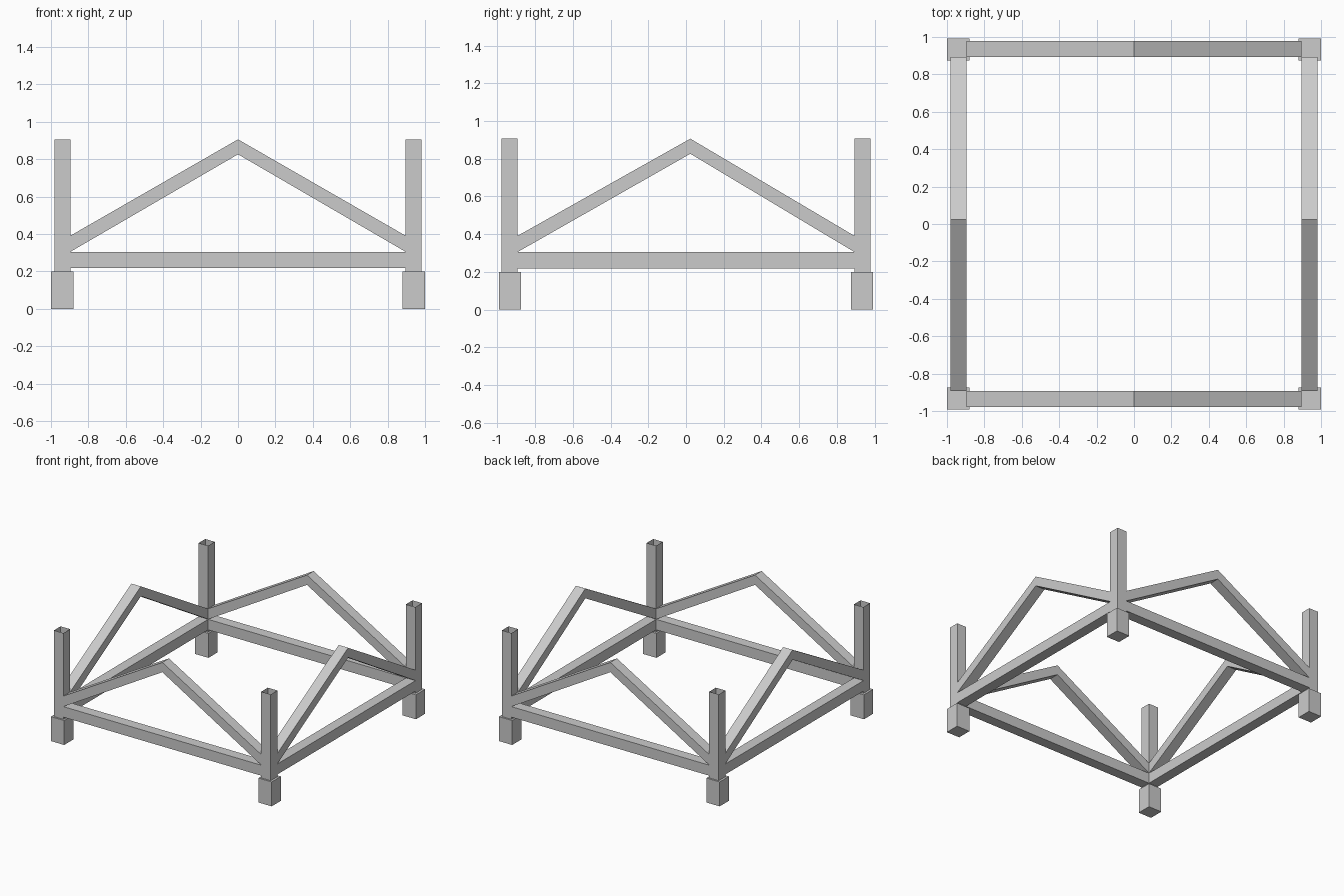
import bpy, bmesh

if "Cube" in bpy.data.objects:
    bpy.data.objects.remove(bpy.data.objects["Cube"])

# inner / outer faces of the posts, and foot extents
XI, XO = 0.896, 0.982
YI, YO = 0.893, 0.979
FXI, FXO = 0.88, 1.0
FYI, FYO = 0.874, 0.993
TOP = 0.906


def prism(name, profile, axis, lo, hi, skip_top=False):
    """Extrude a 2D profile along an axis: x -> (y,z), y -> (x,z), z -> (x,y)."""
    place = {'x': lambda a, b, t: (t, a, b),
             'y': lambda a, b, t: (a, t, b),
             'z': lambda a, b, t: (a, b, t)}[axis]
    bm = bmesh.new()
    rings = [[bm.verts.new(place(a, b, t)) for a, b in profile] for t in (lo, hi)]
    n = len(profile)
    for i in range(n):
        j = (i + 1) % n
        bm.faces.new((rings[0][i], rings[0][j], rings[1][j], rings[1][i]))
    bm.faces.new(rings[0][::-1])
    top = bm.faces.new(rings[1])
    bmesh.ops.recalc_face_normals(bm, faces=bm.faces)
    if skip_top:
        bmesh.ops.delete(bm, geom=[top], context='FACES_ONLY')
    me = bpy.data.meshes.new(name)
    bm.to_mesh(me)
    bm.free()
    ob = bpy.data.objects.new(name, me)
    bpy.context.collection.objects.link(ob)
    return ob


def rect(a0, a1, b0, b1):
    return [(a0, b0), (a1, b0), (a1, b1), (a0, b1)]


def chevron(half, peak):
    """Two sloping braces meeting at a mitred peak."""
    return [(-half, 0.305), (peak, 0.826), (half, 0.305),
            (half, 0.391), (peak, TOP), (-half, 0.391)]


# Corner feet and open-topped posts
for sx, side in ((-1, "left"), (1, "right")):
    for sy, end in ((-1, "front"), (1, "back")):
        prism(f"foot_{end}_{side}",
              rect(*sorted((sx * FXI, sx * FXO)), *sorted((sy * FYI, sy * FYO))),
              'z', 0, 0.2)
        prism(f"post_{end}_{side}",
              rect(*sorted((sx * XI, sx * XO)), *sorted((sy * YI, sy * YO))),
              'z', 0.2, TOP, skip_top=True)

# Front and back rails with braces
for s, end in ((-1, "front"), (1, "back")):
    lo, hi = sorted((s * YI, s * YO))
    prism(f"rail_{end}", rect(-XI, XI, 0.218, 0.304), 'y', lo, hi)
    prism(f"brace_{end}", chevron(XI, 0.0), 'y', lo, hi)

# Side rails with braces (peak slightly towards the back)
for s, side in ((-1, "left"), (1, "right")):
    lo, hi = sorted((s * XI, s * XO))
    prism(f"rail_{side}", rect(-YI, YI, 0.218, 0.304), 'x', lo, hi)
    prism(f"brace_{side}", chevron(YI, 0.023), 'x', lo, hi)
